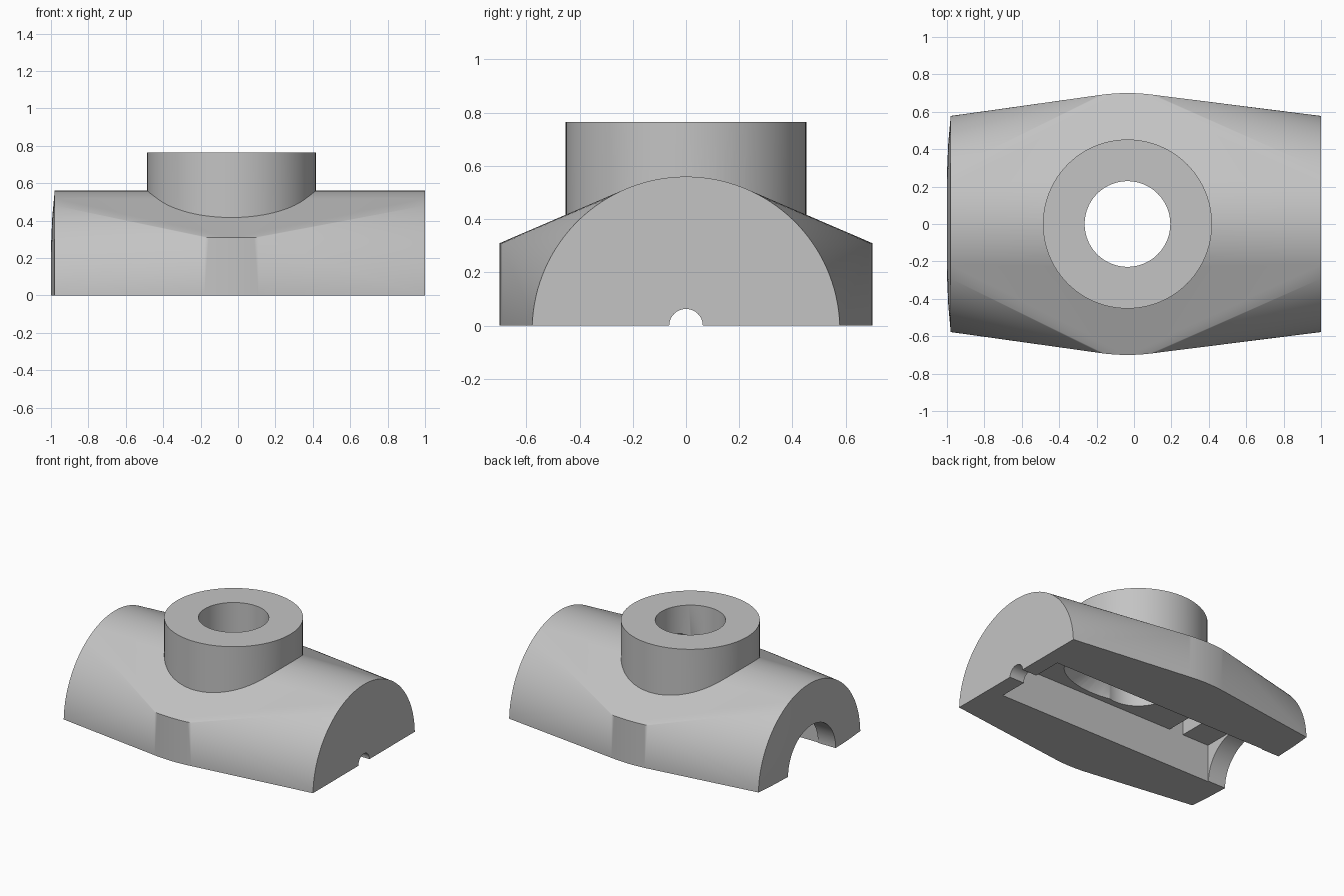
import bpy, bmesh, math
from mathutils import Matrix

cube = bpy.data.objects.get("Cube")
if cube:
    bpy.data.objects.remove(cube, do_unlink=True)

grey = bpy.data.materials.new("plain grey")
grey.use_nodes = True
colour = (0.55, 0.55, 0.55, 1)
grey.diffuse_color = colour
grey.node_tree.nodes["Principled BSDF"].inputs["Base Color"].default_value = colour

CX = -0.035      # boss centre along x


def finish(name, bm):
    bmesh.ops.recalc_face_normals(bm, faces=bm.faces)
    mesh = bpy.data.meshes.new(name)
    bm.to_mesh(mesh)
    bm.free()
    mesh.materials.append(grey)
    ob = bpy.data.objects.new(name, mesh)
    bpy.context.collection.objects.link(ob)
    return ob


def hull(name, points):
    bm = bmesh.new()
    for p in points:
        bm.verts.new(p)
    res = bmesh.ops.convex_hull(bm, input=bm.verts)
    loose = {v for v in res["geom_interior"] if isinstance(v, bmesh.types.BMVert)}
    bmesh.ops.delete(bm, geom=list(loose), context='VERTS')
    bmesh.ops.dissolve_limit(bm, angle_limit=0.002, verts=bm.verts, edges=bm.edges)
    return finish(name, bm)


def box(name, x0, x1, half_y, z0, z1):
    return hull(name, [(x, y, z) for x in (x0, x1)
                       for y in (-half_y, half_y) for z in (z0, z1)])


def cylinder(name, r, a, b, axis='Z', cx=0.0):
    bm = bmesh.new()
    m = Matrix.Translation((cx, 0, (a + b) / 2))
    if axis == 'X':
        m = Matrix.Translation(((a + b) / 2, 0, 0)) @ Matrix.Rotation(math.pi / 2, 4, 'Y')
    bmesh.ops.create_cone(bm, cap_ends=True, segments=96, radius1=r, radius2=r,
                          depth=b - a, matrix=m)
    return finish(name, bm)


def combine(ob, other, op):
    mod = ob.modifiers.new(op, 'BOOLEAN')
    mod.operation = op
    mod.solver = 'EXACT'
    mod.object = other
    other.hide_render = True
    bpy.context.view_layer.objects.active = ob
    bpy.ops.object.modifier_apply(modifier=mod.name)
    bpy.data.objects.remove(other, do_unlink=True)


def arch(x, scale=1.0, n=64):
    """Points of the rounded end outline, resting on the ground."""
    drop, r = 0.018, 0.578
    start = math.asin(drop / r)
    angles = [start + (math.pi - 2 * start) * i / n for i in range(n + 1)]
    return [(x, scale * r * math.cos(a), max(0, scale * (r * math.sin(a) - drop)))
            for a in angles]


# Rounded body, bulging at both sides, with a slightly domed end
points = arch(1.0) + arch(-0.98) + arch(-0.993, 0.75) + arch(-1.0, 0.47)
for i in range(-6, 7):
    a = math.radians(8) * i / 6
    for side in (-1, 1):
        for z in (0, 0.31):
            points.append((CX + 1.04 * math.sin(a),
                           side * (0.70 - 1.04 * (1 - math.cos(a))), z))
body = hull("clamp_body", points)

# Round boss on top
combine(body, cylinder("boss", 0.452, 0.3, 0.765, cx=CX), 'UNION')

# Long pocket underneath, cross groove in its ceiling, and end openings
combine(body, box("pocket", -0.86, 0.883, 0.276, -0.1, 0.272), 'DIFFERENCE')
combine(body, box("groove", -0.646, -0.535, 0.276, 0.1, 0.42), 'DIFFERENCE')
combine(body, cylinder("arch_opening", 0.27, -1.2, -0.84, 'X'), 'DIFFERENCE')
combine(body, cylinder("small_opening", 0.063, 0.8, 1.2, 'X'), 'DIFFERENCE')

# Bore through the boss, widening into a chute above the pocket
combine(body, cylinder("bore", 0.229, 0.1, 1.0, cx=CX), 'DIFFERENCE')
chute = []
for i in range(64):
    c, s = math.cos(math.tau * i / 64), math.sin(math.tau * i / 64)
    chute += [(CX + 0.2 * c, 0.2 * s, 0.6), (0.17 + 0.4 * c, 0.24 * s, 0.25)]
combine(body, hull("chute", chute), 'DIFFERENCE')

bpy.ops.object.select_all(action='DESELECT')
body.select_set(True)
bpy.context.view_layer.objects.active = body
bpy.ops.object.shade_smooth_by_angle(angle=math.radians(25))
